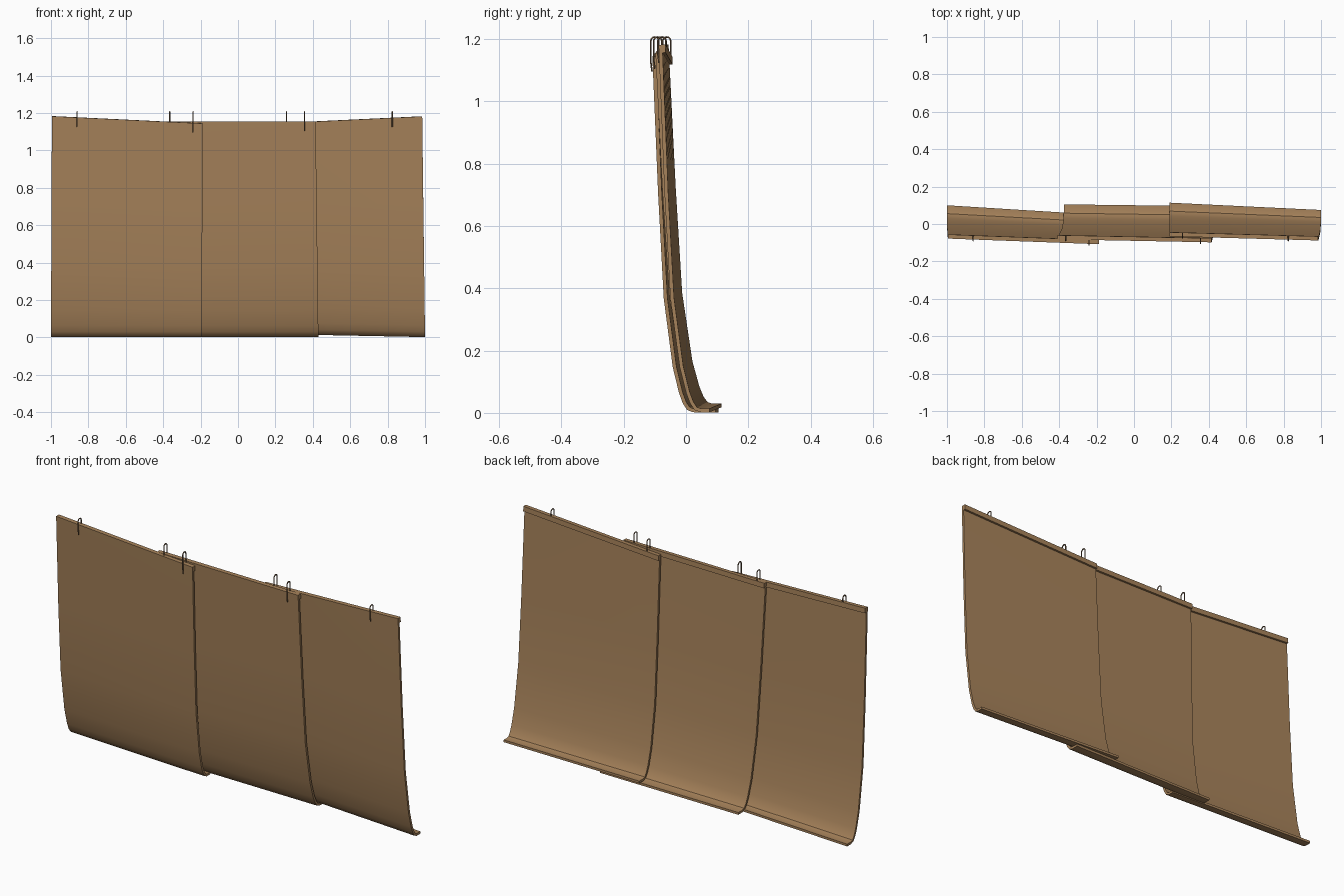
import bpy, bmesh, math
from mathutils import Vector

if "Cube" in bpy.data.objects:
    bpy.data.objects.remove(bpy.data.objects["Cube"])


def material(name, color):
    m = bpy.data.materials.new(name)
    m.diffuse_color = (*color, 1)
    m.use_nodes = True
    m.node_tree.nodes["Principled BSDF"].inputs["Base Color"].default_value = m.diffuse_color
    return m


TAN = material("tan_hide", (0.38, 0.222, 0.102))
DARK = material("dark_cord", (0.16, 0.10, 0.055))

# Side profile: (fraction of depth from top to toe, height above toe)
BEND = [(0.03, 1.0), (0.12, 0.70), (0.24, 0.36), (0.43, 0.14), (0.56, 0.058),
        (0.64, 0.025), (0.72, 0.006), (0.82, 0.0), (1.0, 0.0)]


def lerp(a, b, t):
    return a + (b - a) * t


def section(top_y, top_z, toe_y, toe_z):
    """Closed (y, z) outline of the sheet with a hem behind the top edge."""
    mid = [Vector((top_y, top_z))]
    for f, h in BEND[1:]:
        mid.append(Vector((lerp(top_y, toe_y, f), toe_z + h)))
    front, back = [], []
    for i, p in enumerate(mid):
        d = (mid[min(i + 1, len(mid) - 1)] - mid[max(i - 1, 0)]).normalized()
        n = Vector((-d.y, d.x))          # points to the back / upper side
        front.append(p - n * 0.006)
        back.append(p + n * 0.006)
        if i == 0:                       # hem step
            low = p + d * 0.026
            back[0] = p + n * 0.016
            back += [low + n * 0.016, low + n * 0.006]
    return front + back[::-1]


def sheet(name, x_top, x_toe, left, right, cols=6):
    """Ruled sheet between two end sections."""
    a, b = section(*left), section(*right)
    bm = bmesh.new()
    rings = []
    for c in range(cols + 1):
        t = c / cols
        ring = []
        for p, q in zip(a, b):
            y, z = p.lerp(q, t)
            h = min(max(z / 1.16, 0), 1)
            x = lerp(lerp(x_toe[0], x_top[0], h), lerp(x_toe[1], x_top[1], h), t)
            ring.append(bm.verts.new((x, y, z)))
        rings.append(ring)
    n = len(a)
    for r, s in zip(rings, rings[1:]):
        for i in range(n):
            bm.faces.new((r[i], r[(i + 1) % n], s[(i + 1) % n], s[i]))
    bm.faces.new(rings[0])
    bm.faces.new(rings[-1])
    bmesh.ops.recalc_face_normals(bm, faces=bm.faces)
    me = bpy.data.meshes.new(name)
    bm.to_mesh(me)
    bm.free()
    me.materials.append(TAN)
    ob = bpy.data.objects.new(name, me)
    bpy.context.collection.objects.link(ob)
    bpy.ops.object.select_all(action='DESELECT')
    ob.select_set(True)
    bpy.context.view_layer.objects.active = ob
    bpy.ops.object.shade_smooth_by_angle(angle=math.radians(35))


def loop(name, x, y, edge_z):
    """Thin cord loop straddling the top edge."""
    top, r = 1.207, 0.013
    pts = [(y - r + 0.004, edge_z - 0.05), (y - r, edge_z - 0.02)]
    for k in range(7):
        ang = math.pi * (1 - k / 6)
        pts.append((y + r * math.cos(ang), top - r + r * math.sin(ang)))
    pts += [(y + r, edge_z - 0.02)]
    cu = bpy.data.curves.new(name, 'CURVE')
    cu.dimensions = '3D'
    cu.bevel_depth = 0.003
    cu.bevel_resolution = 1
    cu.use_fill_caps = True
    sp = cu.splines.new('POLY')
    sp.points.add(len(pts) - 1)
    for p, (py, pz) in zip(sp.points, pts):
        p.co = (x, py, pz, 1)
    cu.materials.append(DARK)
    ob = bpy.data.objects.new(name, cu)
    bpy.context.collection.objects.link(ob)
    bpy.ops.object.select_all(action='DESELECT')
    ob.select_set(True)
    bpy.context.view_layer.objects.active = ob
    bpy.ops.object.convert(target='MESH')


# Panels: name, x at top, x at toe, (top y, top z, toe y, toe z) per end, loop x
PANELS = [
    ("left_panel", (-0.995, -0.187), (-1.0, -0.195),
     (-0.072, 1.183, 0.100, 0.008), (-0.102, 1.144, 0.050, 0.008), (-0.86, -0.24)),
    ("middle_panel", (-0.41, 0.415), (-0.375, 0.43),
     (-0.076, 1.155, 0.105, 0.008), (-0.092, 1.155, 0.095, 0.008), (-0.365, 0.355)),
    ("right_panel", (0.19, 0.985), (0.19, 1.0),
     (-0.060, 1.144, 0.114, 0.024), (-0.082, 1.182, 0.075, 0.008), (0.26, 0.825)),
]

for name, x_top, x_toe, left, right, loops in PANELS:
    sheet(name, x_top, x_toe, left, right)
    for i, x in enumerate(loops):
        t = (x - x_top[0]) / (x_top[1] - x_top[0])
        loop(f"{name}_loop_{i + 1}", x, lerp(left[0], right[0], t),
             lerp(left[1], right[1], t))
